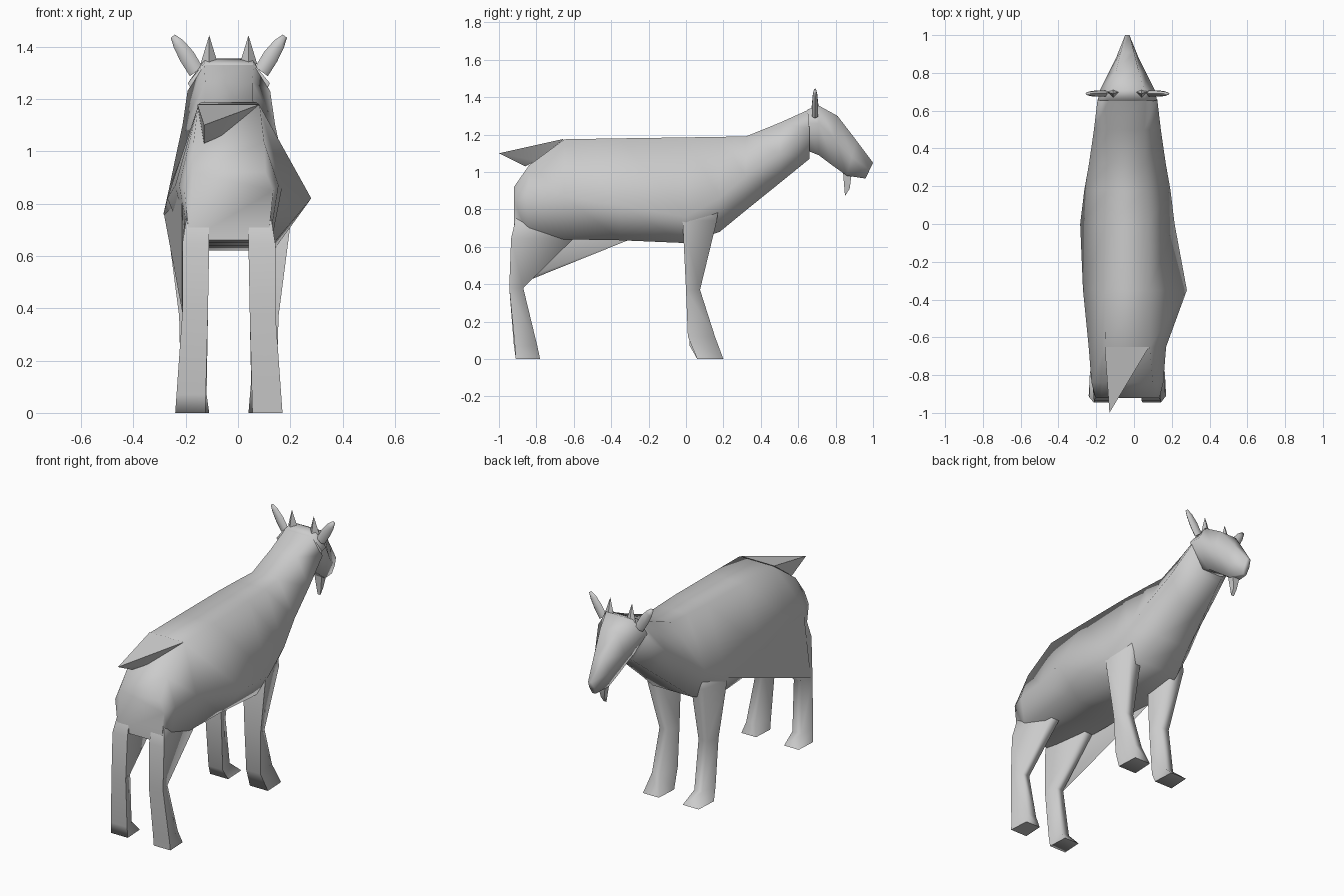
import bpy, bmesh, math

if "Cube" in bpy.data.objects:
    bpy.data.objects.remove(bpy.data.objects["Cube"])

CX = -0.035  # centre plane of the animal


def finish(name, bm, angle):
    bmesh.ops.recalc_face_normals(bm, faces=bm.faces)
    me = bpy.data.meshes.new(name)
    bm.to_mesh(me)
    bm.free()
    ob = bpy.data.objects.new(name, me)
    bpy.context.collection.objects.link(ob)
    bpy.ops.object.select_all(action='DESELECT')
    ob.select_set(True)
    bpy.context.view_layer.objects.active = ob
    bpy.ops.object.shade_smooth_by_angle(angle=math.radians(angle))
    return ob


def loft(name, rings, angle=80):
    """Skin closed rings of equal length and cap both ends."""
    bm = bmesh.new()
    vs = [[bm.verts.new(p) for p in r] for r in rings]
    n = len(vs[0])
    for a, b in zip(vs, vs[1:]):
        for i in range(n):
            j = (i + 1) % n
            bm.faces.new((a[i], a[j], b[j], b[i]))
    bm.faces.new(vs[0])
    bm.faces.new(vs[-1])
    return finish(name, bm, angle)


def hull(name, pts, angle=40):
    bm = bmesh.new()
    for p in pts:
        bm.verts.new(p)
    bmesh.ops.convex_hull(bm, input=bm.verts)
    return finish(name, bm, angle)


def section(top, bot, tw, mw, bw, zm, bulge=0.0):
    """Six-sided body section: top, widest and bottom half widths."""
    t = (top[1] - zm) / (top[1] - bot[1])
    ym = top[0] + (bot[0] - top[0]) * t
    return [(CX + tw, *top), (CX + mw + bulge, ym, zm), (CX + bw, *bot),
            (CX - bw, *bot), (CX - mw, ym, zm), (CX - tw, *top)]


# Torso and neck: y, top z, half width, mid z, half width, bottom z, half width
torso = [(-0.92, 0.92, .14, 0.85, .17, 0.66, .15),
         (-0.84, 1.035, .135, 0.87, .19, 0.65, .155),
         (-0.65, 1.175, .118, 0.87, .205, 0.64, .16),
         (-0.35, 1.18, .115, 0.82, .235, 0.635, .16),
         (0.00, 1.185, .11, 0.76, .25, 0.62, .17),
         (0.18, 1.188, .10, 0.86, .228, 0.68, .14),
         (0.32, 1.19, .09, 0.98, .203, 0.795, .11),
         (0.50, 1.263, .09, 1.10, .177, 0.94, .085),
         (0.66, 1.335, .095, 1.23, .158, 1.07, .06)]
loft("body_and_neck", [section((y, zt), (y, zb), tw, mw, bw, zm,
                               .08 if y == -0.35 else 0)
                       for y, zt, tw, zm, mw, zb, bw in torso])

# Head tapering to the muzzle
loft("head", [section((.65, 1.335), (.66, 1.11), .095, .157, .065, 1.26),
              section((.71, 1.355), (.71, 1.09), .09, .145, .065, 1.26),
              section((.81, 1.30), (.79, 1.03), .06, .10, .05, 1.17),
              section((.91, 1.17), (.86, .98), .035, .057, .035, 1.08),
              section((1.0, 1.05), (.96, .965), .012, .018, .012, 1.01)])

# Legs: z, back y, front y, inner x, outer x
front_leg = [(.86, .03, .18, .10, .20), (.74, -.018, .165, .08, .238),
             (.37, .00, .075, .08, .19), (.12, .01, .155, .085, .183),
             (.0, .06, .20, .075, .20)]
hind_leg = [(.88, -.88, -.65, .08, .14), (.645, -.935, -.60, .075, .178),
            (.38, -.945, -.87, .08, .178), (.07, -.915, -.795, .088, .2),
            (.0, -.91, -.78, .09, .205)]
for side, s in (("right", 1), ("left", -1)):
    for part, rows in (("front_leg", front_leg), ("hind_leg", hind_leg)):
        rings = []
        for i, (z, y0, y1, xi, xo) in enumerate(rows):
            # the left feet have a slim shank and a short toe
            if s < 0 and i == 3:
                z, y0, y1 = (.07, .02, .12) if part == "front_leg" \
                    else (.07, -.92, -.84)
            a, b = CX + s * xi, CX + s * xo
            d = (b - a) * (.22 if i < 4 else .06)  # narrower front edge
            rings.append([(a, y0, z), (b, y0, z), (b - d, y1, z),
                          (a + d, y1, z)])
        loft(f"{part}_{side}", rings, 85)

    # Ears: flattened tubes leaning outwards
    rings = []
    for x, z, r in ((.125, 1.305, .03), (.16, 1.362, .031),
                    (.192, 1.41, .023), (.214, 1.44, .01)):
        rings.append([(CX + s * (x + r * .8 * math.cos(a)),
                       .69 + .6 * r * math.sin(a),
                       z - r * .6 * math.cos(a))
                      for a in (k * math.pi / 3 for k in range(6))])
    loft(f"ear_{side}", rings)

    # Horns
    h = CX + s * .075
    hull(f"horn_{side}", [(h - .033, .70, 1.335), (h + .033, .70, 1.335),
                          (h, .665, 1.32), (h, .715, 1.33), (h, .69, 1.443)])

# Beard
hull("beard", [(CX + s * x, y, z) for s in (1, -1) for x, y, z in
               ((.025, .84, .995), (.025, .885, .985), (.012, .875, .91),
                (.01, .85, .872))])

# Tail
hull("tail", [(-.155, -.65, 1.178), (.08, -.65, 1.178), (-.13, -.86, 1.03),
              (-.06, -.80, 1.06), (-.13, -1.0, 1.10)])

# Skin fold from the left flank to the hock
hull("flank_fold", [(-.283, 0, .76), (-.213, -.93, .385), (-.20, -.81, .45),
                    (-.215, -.85, .86), (-.19, -.60, .65)])
